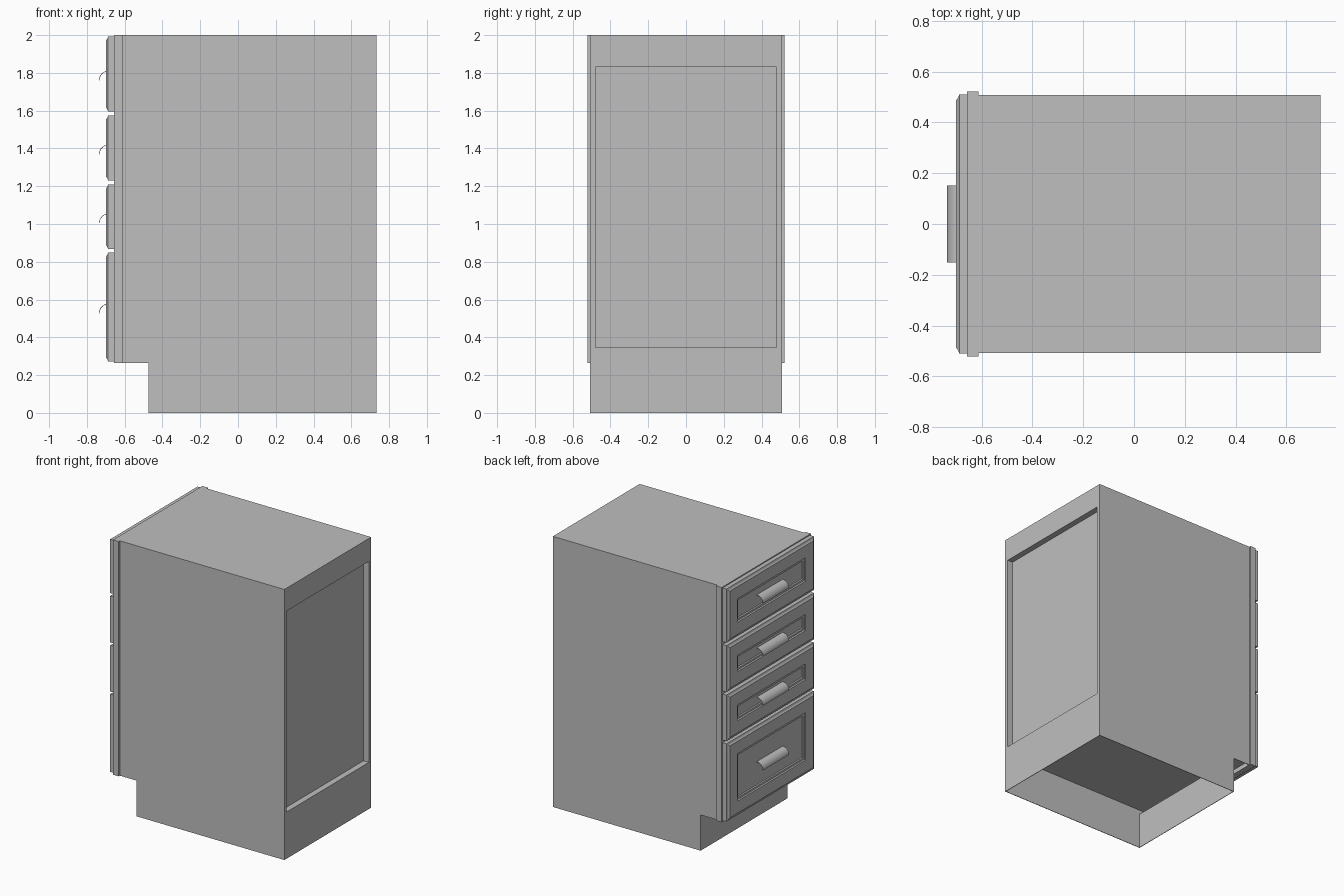
import bpy, bmesh, math

old = bpy.data.objects.get("Cube")
if old:
    bpy.data.objects.remove(old, do_unlink=True)

grey = bpy.data.materials.new("plain_grey")
grey.use_nodes = True
colour = (0.52, 0.52, 0.52, 1)
grey.diffuse_color = colour
grey.node_tree.nodes["Principled BSDF"].inputs["Base Color"].default_value = colour

# Main dimensions
BACK, FRAME_BACK, FRAME_FRONT, KICK = 0.734, -0.612, -0.657, -0.475
HALF, FRAME_HALF, DRAWER_HALF = 0.507, 0.521, 0.51
SKIN, OVERHANG, DECK, TOP = 0.004, 0.264, 0.297, 2.0
RECESS, RECESS_LOW, RECESS_HIGH, RECESS_HALF = 0.69, 0.345, 1.83, 0.48


def finish(name, bm):
    bmesh.ops.recalc_face_normals(bm, faces=bm.faces)
    mesh = bpy.data.meshes.new(name)
    bm.to_mesh(mesh)
    bm.free()
    mesh.materials.append(grey)
    obj = bpy.data.objects.new(name, mesh)
    bpy.context.collection.objects.link(obj)
    return obj


def box(name, x, y, z):
    bm = bmesh.new()
    bmesh.ops.create_cube(bm, size=1)
    for v in bm.verts:
        v.co = [r[0] if c < 0 else r[1] for c, r in zip(v.co, (x, y, z))]
    return finish(name, bm)


def side_panel(name, y0, y1):
    """Thin side with the toe notch cut out of its lower front corner."""
    outline = [(KICK, 0), (BACK, 0), (BACK, TOP), (FRAME_BACK, TOP),
               (FRAME_BACK, OVERHANG), (KICK, OVERHANG)]
    bm = bmesh.new()
    face = bm.faces.new([bm.verts.new((x, y0, z)) for x, z in outline])
    new = bmesh.ops.extrude_face_region(bm, geom=[face])["geom"]
    for v in new:
        if isinstance(v, bmesh.types.BMVert):
            v.co.y = y1
    return finish(name, bm)


def drawer_front(name, low, high):
    """Stack of rectangular rings: chamfered rim, flat border, stepped panel."""
    steps = [(0, FRAME_FRONT), (0, -0.688), (0.012, -0.692), (0.022, -0.7),
             (0.112, -0.7), (0.117, -0.692), (0.13, -0.692), (0.135, -0.685)]
    bm = bmesh.new()
    rings = []
    for inset, x in steps:
        y, a, b = DRAWER_HALF - inset, low + inset, high - inset
        rings.append([bm.verts.new((x, *p)) for p in ((-y, a), (y, a), (y, b), (-y, b))])
    for r, s in zip(rings, rings[1:]):
        for i in range(4):
            j = (i + 1) % 4
            bm.faces.new((r[i], r[j], s[j], s[i]))
    bm.faces.new(rings[0])
    bm.faces.new(rings[-1])
    return finish(name, bm)


def cup_pull(name, centre):
    """Thin curved hood, open underneath and at the ends."""
    outer, inner, half, n = 0.051, 0.048, 0.152, 10
    bm = bmesh.new()
    profile = []
    for r, order in ((outer, range(n + 1)), (inner, range(n, -1, -1))):
        for i in order:
            a = math.pi / 2 * i / n
            profile.append((-0.685 - r * math.sin(a), centre - 0.033 + r * math.cos(a)))
    ends = [[bm.verts.new((x, y, z)) for x, z in profile] for y in (-half, half)]
    count = len(profile)
    for i in range(count):
        j = (i + 1) % count
        bm.faces.new((ends[0][i], ends[0][j], ends[1][j], ends[1][i]))
    for i in range(n):
        k = count - 1 - i
        for e in ends:
            bm.faces.new((e[i], e[i + 1], e[k - 1], e[k]))
    obj = finish(name, bm)
    bpy.ops.object.select_all(action='DESELECT')
    obj.select_set(True)
    bpy.context.view_layer.objects.active = obj
    bpy.ops.object.shade_smooth_by_angle(angle=math.radians(35))


# Carcass, with an open base under the deck
inside = HALF - SKIN
side_panel("left_side_panel", inside, HALF)
side_panel("right_side_panel", -HALF, -inside)
box("carcass", (FRAME_BACK, RECESS), (-inside, inside), (DECK, TOP))
box("face_frame", (FRAME_FRONT, FRAME_BACK), (-FRAME_HALF, FRAME_HALF), (OVERHANG, TOP))
box("toe_kick", (KICK, KICK + SKIN), (-inside, inside), (0, OVERHANG))
box("base_skirt", (BACK - SKIN, BACK), (-inside, inside), (0, DECK))

# Raised border around the recessed end panel
box("end_top_rail", (RECESS, BACK), (-inside, inside), (RECESS_HIGH, TOP))
box("end_bottom_rail", (RECESS, BACK), (-inside, inside), (DECK, RECESS_LOW))
for name, s in (("end_left_stile", 1), ("end_right_stile", -1)):
    box(name, (RECESS, BACK), sorted((s * RECESS_HALF, s * inside)),
        (RECESS_LOW, RECESS_HIGH))

# Drawers from top to bottom
drawers = [("top", 1.595, 1.992), ("upper", 1.23, 1.574),
           ("lower", 0.867, 1.208), ("bottom", 0.273, 0.848)]
for label, low, high in drawers:
    drawer_front(label + "_drawer_front", low, high)
    cup_pull(label + "_drawer_pull", (low + high) / 2)
